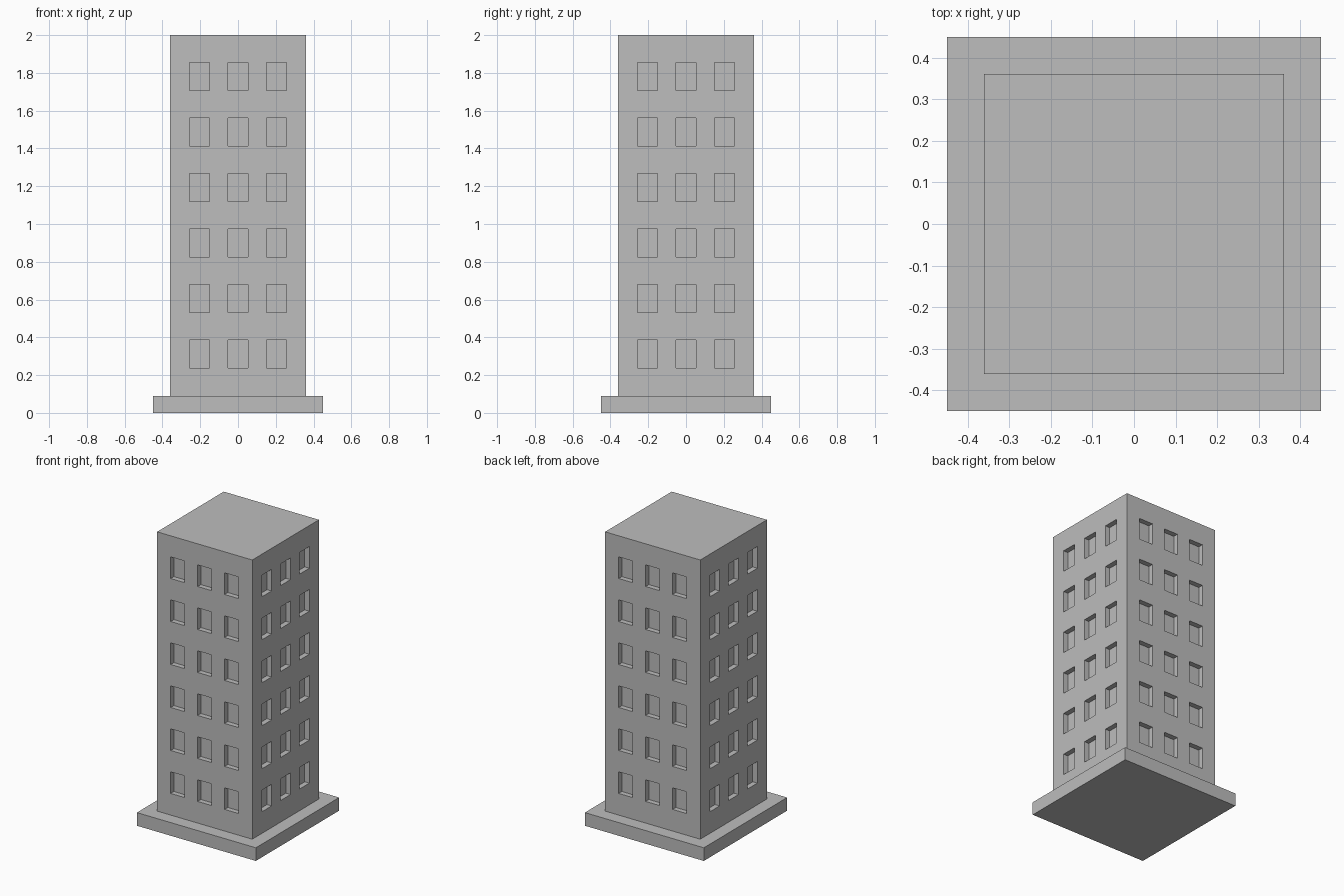
import bpy
import bmesh
from mathutils import Vector

default = bpy.data.objects.get("Cube")
if default:
    bpy.data.objects.remove(default, do_unlink=True)

# Overall sizes
BASE_W, BASE_H = 0.90, 0.09
TOWER_W, TOTAL_H = 0.72, 2.0
FLOORS, FIRST_SILL, FLOOR_STEP = 6, 0.238, 0.294
WIN_W, WIN_H, WIN_DEPTH = 0.106, 0.148, 0.035
COLUMNS = (-0.204, 0, 0.204)

grey = bpy.data.materials.new("concrete grey")
grey.use_nodes = True
colour = (0.51, 0.51, 0.51, 1)
grey.diffuse_color = colour
grey.node_tree.nodes["Principled BSDF"].inputs["Base Color"].default_value = colour


def box(width, bottom, top):
    """A square block standing between two heights."""
    bm = bmesh.new()
    bmesh.ops.create_cube(bm, size=1)
    bmesh.ops.scale(bm, vec=(width, width, top - bottom), verts=bm.verts)
    bmesh.ops.translate(bm, vec=(0, 0, (bottom + top) / 2), verts=bm.verts)
    return bm


def finish(bm, name):
    bmesh.ops.recalc_face_normals(bm, faces=bm.faces)
    mesh = bpy.data.meshes.new(name)
    bm.to_mesh(mesh)
    bm.free()
    mesh.materials.append(grey)
    obj = bpy.data.objects.new(name, mesh)
    bpy.context.collection.objects.link(obj)
    return obj


def slice_at(bm, axis, value):
    normal = Vector((0, 0, 0))
    normal[axis] = 1
    geom = bm.verts[:] + bm.edges[:] + bm.faces[:]
    bmesh.ops.bisect_plane(bm, geom=geom, plane_co=normal * value, plane_no=normal)


# Base slab
finish(box(BASE_W, 0, BASE_H), "base_slab")

# Tower: slice the walls along the window edges
tower = box(TOWER_W, BASE_H, TOTAL_H)
for column in COLUMNS:
    for side in (-1, 1):
        for axis in (0, 1):
            slice_at(tower, axis, column + side * WIN_W / 2)
sills = [FIRST_SILL + FLOOR_STEP * i for i in range(FLOORS)]
for sill in sills:
    slice_at(tower, 2, sill)
    slice_at(tower, 2, sill + WIN_H)


# Push the window faces into the walls
def is_window(face):
    if abs(face.normal.z) > 0.5:
        return False
    c = face.calc_center_median()
    along = c.x if abs(face.normal.y) > 0.5 else c.y
    return (any(abs(along - col) < WIN_W / 2 for col in COLUMNS)
            and any(s < c.z < s + WIN_H for s in sills))


tower.normal_update()
windows = [f for f in tower.faces if is_window(f)]
bmesh.ops.inset_individual(tower, faces=windows, thickness=0, depth=-WIN_DEPTH)

# Merge the sliced roof and underside back into single faces
tower.normal_update()
for sign in (-1, 1):
    flat = [f for f in tower.faces if f.normal.z * sign > 0.9
            and abs(f.calc_center_median().z - (TOTAL_H if sign > 0 else BASE_H)) < 0.001]
    bmesh.ops.dissolve_faces(tower, faces=flat, use_verts=False)
finish(tower, "tower")
